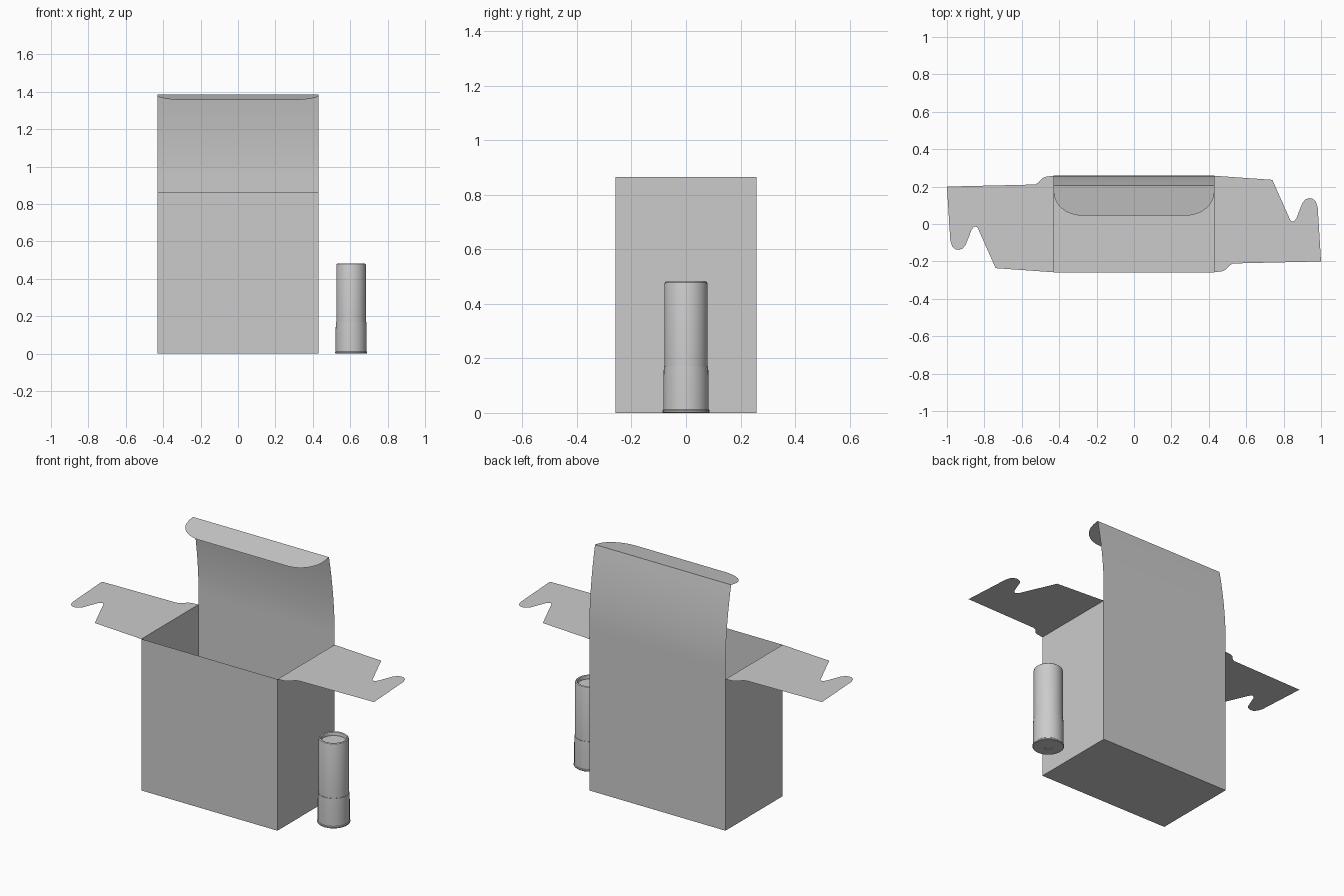
import bpy, bmesh, math
from mathutils import Vector

cube = bpy.data.objects.get("Cube")
if cube:
    bpy.data.objects.remove(cube, do_unlink=True)

W, D, H = 0.43, 0.258, 0.865      # half width, half depth, height of the carton


def material(name, value):
    mat = bpy.data.materials.new(name)
    mat.use_nodes = True
    colour = (value, value, value, 1)
    mat.diffuse_color = colour
    mat.node_tree.nodes["Principled BSDF"].inputs["Base Color"].default_value = colour
    return mat


GREY = material("plain grey", 0.6)


def make(name, verts, faces, smooth=None):
    mesh = bpy.data.meshes.new(name)
    mesh.from_pydata(verts, [], faces)
    mesh.materials.append(GREY)
    obj = bpy.data.objects.new(name, mesh)
    bpy.context.collection.objects.link(obj)
    if smooth:
        bpy.ops.object.select_all(action="DESELECT")
        obj.select_set(True)
        bpy.context.view_layer.objects.active = obj
        bpy.ops.object.shade_smooth_by_angle(angle=math.radians(smooth))
    return obj


# Open carton: four walls and a floor of thin card
corners = [(-W, -D), (W, -D), (W, D), (-W, D)]
verts = [(x, y, z) for z in (0, H) for x, y in corners]
walls = [(i, (i + 1) % 4, (i + 1) % 4 + 4, i + 4) for i in range(4)]
make("carton", verts, walls + [(3, 2, 1, 0)])

# Raised lid: continues the back wall and bows forward
steps = 14
lid_top = Vector((0, 0.207, 1.385))
verts = []
for i in range(steps + 1):
    t = i / steps
    y = D - (D - lid_top.y) * max(0, (t - 0.15) / 0.85) ** 1.8
    z = H + (lid_top.z - H) * t
    verts += [(W, y, z), (-W, y, z)]
make("lid", verts, [(2 * i, 2 * i + 1, 2 * i + 3, 2 * i + 2) for i in range(steps)], 40)

# Tuck flap with rounded corners, folded forward from the lid
tuck_end = Vector((0, 0.045, 1.356))
half = [(W, 0), (W, 0.2)]
for i in range(1, 9):
    a = math.pi / 2 * i / 8
    half.append((W - 0.15 * (1 - math.cos(a)), 0.2 + 0.8 * math.sin(a)))
outline = half + [(-x, t) for x, t in reversed(half)]
verts = [lid_top.lerp(tuck_end, t) + Vector((x, 0, 0)) for x, t in outline]
make("tuck_flap", verts, [tuple(reversed(range(len(verts))))])

# Hooked side flaps, one the half-turn copy of the other
hook = [(W, -D), (0.47, -0.253), (0.49, -0.245), (0.51, -0.222), (0.53, -0.211),
        (1.0, -0.2), (0.982, 0.09), (0.972, 0.12), (0.955, 0.135), (0.935, 0.138),
        (0.915, 0.13), (0.9, 0.112), (0.87, 0.035), (0.86, 0.018), (0.847, 0.012),
        (0.835, 0.022), (0.74, 0.236), (W, D)]
for name, s in (("left_flap", 1), ("right_flap", -1)):
    make(name, [(s * x, s * y, H) for x, y in hook], [tuple(range(len(hook)))])


# Turned parts of the cartridge standing beside the carton
def lathe(name, profile, sides=32, centre_x=0.605):
    verts, faces = [], []
    for r, z in profile:
        for k in range(sides):
            a = 2 * math.pi * k / sides
            verts.append((centre_x + r * math.cos(a), r * math.sin(a), z))
    for j in range(len(profile) - 1):
        for k in range(sides):
            n = (k + 1) % sides
            a, b = j * sides, (j + 1) * sides
            faces.append((a + k, a + n, b + n, b + k))
    for j, flip in ((0, True), (len(profile) - 1, False)):
        ring = list(range(j * sides, (j + 1) * sides))
        faces.append(tuple(reversed(ring)) if flip else tuple(ring))
    return make(name, verts, faces, 35)


lathe("cartridge_base", [(0.02, 0.003), (0.024, 0.003), (0.024, 0), (0.083, 0),
                         (0.086, 0.003), (0.086, 0.009), (0.083, 0.012),
                         (0.083, 0.13), (0.081, 0.17), (0.079, 0.17)])
lathe("cartridge_tube", [(0.079, 0.165), (0.079, 0.472), (0.077, 0.479), (0.072, 0.483),
                         (0.066, 0.48), (0.064, 0.474), (0.064, 0.462)])
